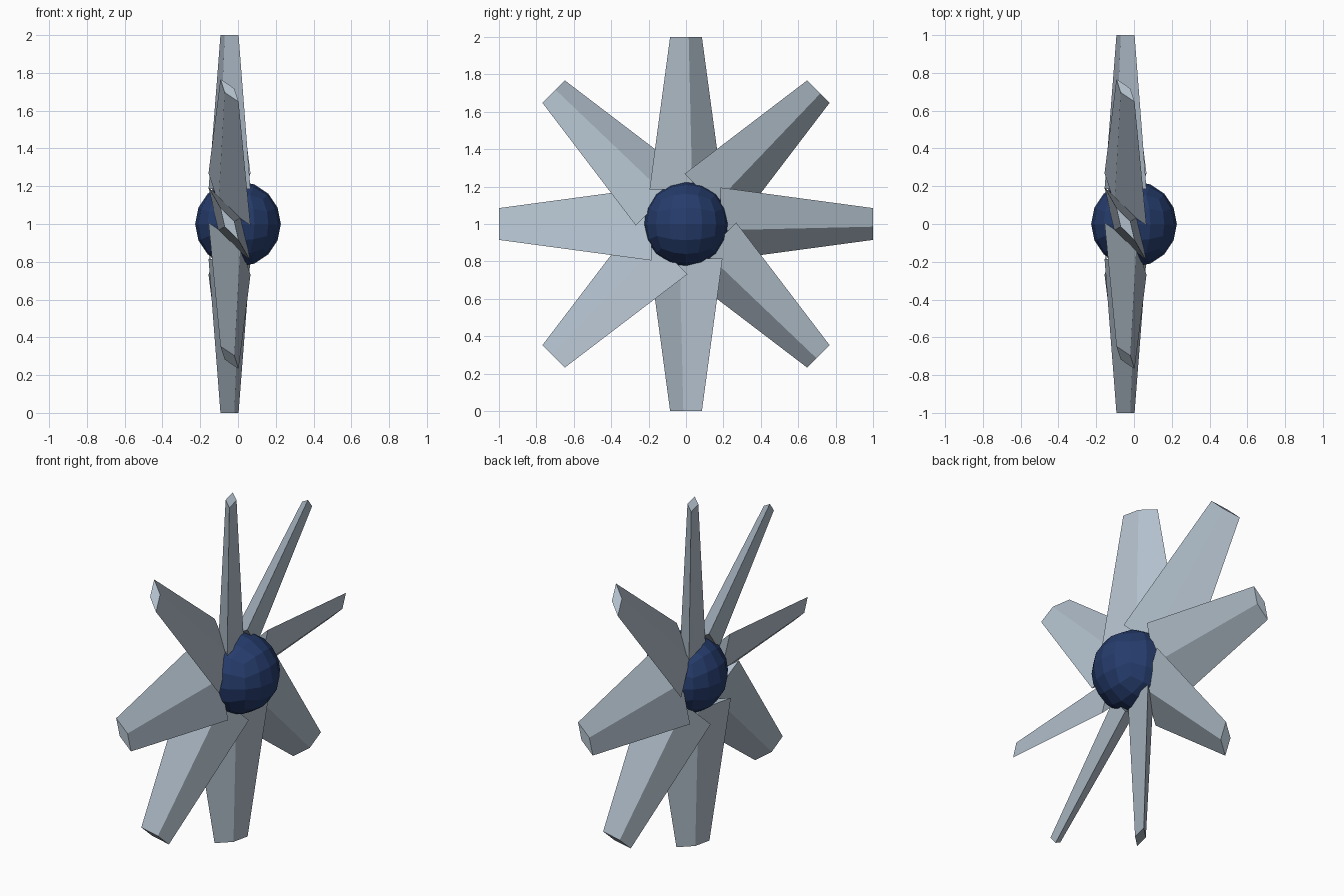
import bpy, bmesh, math
from mathutils import Matrix, Vector

if "Cube" in bpy.data.objects:
    bpy.data.objects.remove(bpy.data.objects["Cube"], do_unlink=True)

CENTRE = Vector((0, 0, 1))
BLADES = 8


def make_material(name, rgb):
    mat = bpy.data.materials.new(name)
    mat.use_nodes = True
    mat.diffuse_color = (*rgb, 1)
    mat.node_tree.nodes["Principled BSDF"].inputs["Base Color"].default_value = (*rgb, 1)
    return mat


def make_object(name, bm, mat):
    bmesh.ops.recalc_face_normals(bm, faces=bm.faces)
    mesh = bpy.data.meshes.new(name)
    bm.to_mesh(mesh)
    bm.free()
    mesh.materials.append(mat)
    obj = bpy.data.objects.new(name, mesh)
    obj.location = CENTRE
    bpy.context.scene.collection.objects.link(obj)
    return obj


def blade_section(bm, radius, half_width, half_depth):
    """Pitched diamond: two thin edges and a ridge on each side."""
    edge = Vector((-half_depth, half_width, 0))
    ridge = Vector((half_width, half_depth, 0)) * 0.3
    middle = Vector((-0.045, 0, radius))
    return [bm.verts.new(middle + v) for v in (edge, ridge, -edge, -ridge)]


steel = make_material("pale_blue_steel", (0.45, 0.53, 0.61))
navy = make_material("navy_blue", (0.019, 0.045, 0.15))

# Hub: cube grid pushed out to a faceted ball
bm = bmesh.new()
bmesh.ops.create_cube(bm, size=2)
bmesh.ops.subdivide_edges(bm, edges=bm.edges[:], cuts=3, use_grid_fill=True)
for v in bm.verts:
    v.co = Vector([math.tan(c * math.pi / 4) for c in v.co]).normalized() * 0.227
make_object("hub", bm, navy)

# Blades: tapered diamond prisms set round the x axis
for i in range(BLADES):
    bm = bmesh.new()
    root = blade_section(bm, 0.185, 0.195, 0.111)
    tip = blade_section(bm, 1.0, 0.085, 0.048)
    bm.faces.new(root)
    bm.faces.new(tip)
    for a in range(4):
        b = (a + 1) % 4
        bm.faces.new((root[a], root[b], tip[b], tip[a]))
    bm.transform(Matrix.Rotation(i * math.tau / BLADES, 4, "X"))
    make_object(f"blade_{i + 1}", bm, steel)
